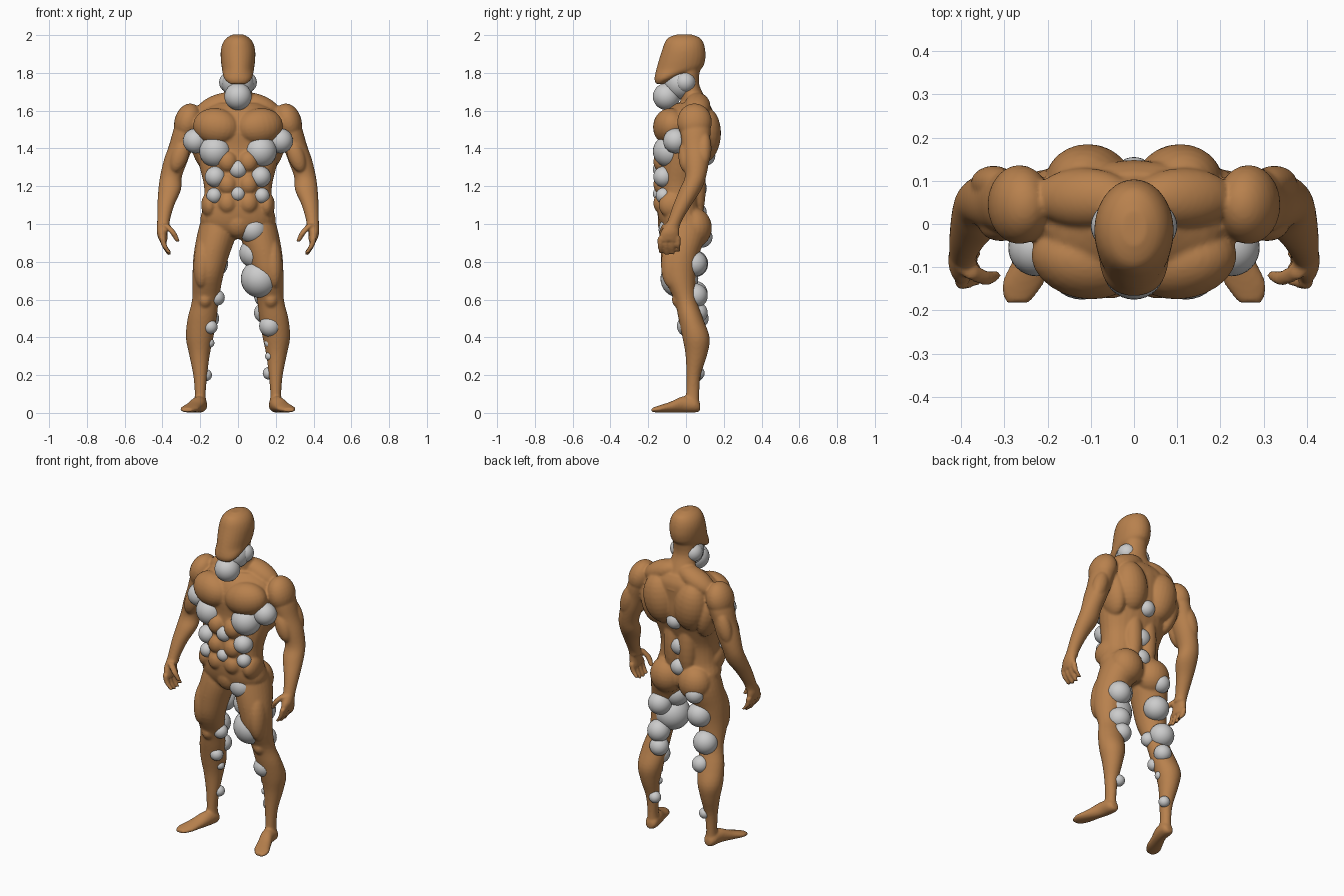
import bpy, bmesh, math
from mathutils import Matrix, Vector, Euler

bm = bmesh.new()
SIDES = (1, -1)


def spline(rows, steps=4):
    """Catmull-Rom interpolation of section rows."""
    rows = [Vector(r) for r in rows]
    out = []
    for i in range(len(rows) - 1):
        a, b = rows[max(i - 1, 0)], rows[i]
        c, d = rows[i + 1], rows[min(i + 2, len(rows) - 1)]
        for k in range(steps):
            t = k / steps
            out.append(0.5 * (2 * b + (c - a) * t + (2 * a - 5 * b + 4 * c - d) * t * t
                              + (3 * b - a - 3 * c + d) * t ** 3))
    return out + [rows[-1]]


def tube(rows, side=1, upright=True, power=1.0, n=28):
    """Closed loft of ellipses; each row is x, y, z, half width, half depth."""
    rings = []
    for x, y, z, ra, rb in spline(rows):
        ring = []
        for k in range(n):
            a = 2 * math.pi * k / n
            c, s = math.cos(a), math.sin(a)
            u = ra * math.copysign(abs(c) ** power, c)
            v = rb * math.copysign(abs(s) ** power, s)
            p = (x + u, y + v, z) if upright else (x + u, y, z + v)
            ring.append(bm.verts.new((p[0] * side, p[1], p[2])))
        rings.append(ring)
    for r, q in zip(rings, rings[1:]):
        for k in range(n):
            bm.faces.new((r[k], r[(k + 1) % n], q[(k + 1) % n], q[k]))
    bm.faces.new(rings[0])
    bm.faces.new(rings[-1])


def muscle(loc, size, rot=(0, 0, 0), sides=SIDES):
    """Ellipsoid, mirrored over x."""
    for s in sides:
        e = Euler([math.radians(v) for v in (rot[0], rot[1] * s, rot[2] * s)])
        m = (Matrix.Translation((loc[0] * s, loc[1], loc[2])) @ e.to_matrix().to_4x4()
             @ Matrix.Diagonal((*size, 1)))
        bmesh.ops.create_uvsphere(bm, u_segments=24, v_segments=14, radius=1, matrix=m)


def front_back(rows):
    """Rows of z, front y, back y, half width to tube rows."""
    return [(0, (f + b) / 2, z, w, (b - f) / 2) for z, f, b, w in rows]


# head and neck
tube(front_back([(1.742, -.160, -.115, .045), (1.765, -.167, -.06, .07), (1.79, -.164, 0, .08),
                 (1.82, -.157, .08, .085), (1.87, -.143, .102, .091), (1.92, -.127, .102, .091),
                 (1.96, -.113, .092, .08), (1.987, -.092, .072, .058), (2.003, -.05, .03, .028)]))
tube([(0, .06, 1.56, .11, .09), (0, .035, 1.67, .08, .065), (0, .012, 1.75, .068, .056),
      (0, .01, 1.84, .07, .07)])
# torso
tube(front_back([(1.64, -.05, .12, .12), (1.59, -.11, .145, .2), (1.5, -.14, .145, .235),
                 (1.4, -.135, .14, .225), (1.3, -.145, .105, .203), (1.2, -.15, .075, .18),
                 (1.1, -.155, .075, .182), (1.02, -.145, .09, .2), (.96, -.12, .09, .17),
                 (.92, -.08, .06, .08)]), power=.88)
# chest, shoulders, back, abdomen and seat muscles
muscle((.115, -.085, 1.515), (.125, .088, .098), (0, -8, 12))
muscle((.265, .045, 1.54), (.072, .092, .1), (0, -15, 0))
muscle((.115, .06, 1.62), (.125, .07, .062), (0, 24, 0))
muscle((.105, .095, 1.47), (.1, .09, .15), (-4, 8, 0))
muscle((.19, .04, 1.42), (.06, .09, .14), (0, 12, 0))
muscle((.05, .05, 1.2), (.055, .055, .2))
for z in (1.33, 1.21, 1.11):
    muscle((.055, -.125, z), (.052, .048, .058))
muscle((.15, -.07, 1.1), (.045, .075, .07))
muscle((0, -.085, 1.01), (.075, .065, .085), sides=(1,))
muscle((.095, .045, .98), (.1, .092, .105))

for s in SIDES:
    # leg
    tube([(.105, -.01, 1.04, .085, .1), (.112, -.01, .95, .103, .118), (.142, -.033, .83, .094, .1),
          (.16, -.035, .72, .081, .085), (.172, -.003, .6, .071, .06), (.19, .025, .5, .077, .065),
          (.203, .053, .4, .073, .072), (.204, .055, .31, .055, .058), (.2, .04, .2, .037, .038),
          (.2, .035, .1, .029, .035), (.2, .032, .04, .035, .04)], s)
    # foot
    tube([(.2, .075, .03, .02, .02), (.2, .05, .04, .038, .038), (.21, -.015, .045, .04, .043),
          (.235, -.08, .031, .044, .029), (.258, -.14, .021, .048, .019),
          (.27, -.182, .015, .028, .011)], s, upright=False)
    # arm
    tube([(.245, .05, 1.6, .05, .06), (.272, .05, 1.51, .066, .08), (.3, .052, 1.42, .064, .073),
          (.328, .055, 1.34, .064, .068), (.355, .05, 1.25, .058, .056),
          (.362, .022, 1.18, .06, .058), (.382, -.02, 1.1, .045, .048),
          (.394, -.058, 1.02, .034, .038), (.396, -.075, .98, .033, .04)], s)
    # hand: palm, fingers, thumb
    tube([(.397, -.072, 1.0, .03, .036), (.402, -.085, .955, .028, .05),
          (.395, -.09, .91, .022, .054)], s)
    for i in range(4):
        y, drop = -.136 + .031 * i, (.01, 0, .004, .018)[i]
        tube([(.4, y, .93, .016, .016), (.39, y, .885, .015, .015),
              (.362, y + .004, .835 + drop, .011, .011)], s, n=12)
    tube([(.385, -.105, 1.0, .02, .02), (.345, -.125, .955, .018, .018),
          (.318, -.118, .905, .012, .012)], s, n=12)
# limb muscles
muscle((.308, .0, 1.36), (.045, .04, .09), (0, -20, 0))
muscle((.325, .095, 1.4), (.045, .04, .1), (0, -18, 0))
muscle((.185, -.07, .8), (.05, .062, .14), (-4, -4, 0))
muscle((.175, -.025, .6), (.042, .05, .05))

bmesh.ops.recalc_face_normals(bm, faces=bm.faces)
mesh = bpy.data.meshes.new("body")
bm.to_mesh(mesh)
bm.free()
body = bpy.data.objects.new("body", mesh)
bpy.context.collection.objects.link(body)
skin = bpy.data.materials.new("brown_skin")
skin.diffuse_color = (.48, .22, .075, 1)
mesh.materials.append(skin)
remesh = body.modifiers.new("fuse", 'REMESH')
remesh.mode = 'VOXEL'
remesh.voxel_size = .007
remesh.use_smooth_shade = True
soften = body.modifiers.new("soften", 'SMOOTH')
soften.factor = .5
soften.iterations = 5

# grey inner balls showing through the skin: x, y, z, radius
pairs = [(.045, -.005, 1.75, .055), (.225, -.055, 1.44, .066), (.12, -.09, 1.385, .085),
         (.12, -.118, 1.25, .055), (.125, -.118, 1.15, .042)]
centre = [(0, -.103, 1.675, .072), (0, -.03, 1.745, .085), (0, -.125, 1.29, .05),
          (0, -.135, 1.16, .04), (0, .05, 1.19, .06), (0, .055, 1.06, .055), (0, .105, 1.36, .05)]
plus_leg = [(.08, -.07, .97, .075), (.085, -.03, .845, .078), (.115, -.035, .71, .1),
            (.145, .045, .79, .068), (.15, .05, .62, .065), (.14, .06, .53, .055),
            (.17, .01, .46, .058), (.165, .03, .37, .025), (.165, .03, .3, .022),
            (.165, .065, .21, .034)]
minus_leg = [(-.12, .085, .93, .055), (-.125, .045, .79, .072), (-.165, .045, .63, .07),
             (-.112, -.01, .61, .042), (-.145, .0, .455, .037), (-.15, .07, .5, .05),
             (-.15, .04, .37, .025), (-.17, .06, .2, .032)]
balls = centre + plus_leg + minus_leg + [(s * x, y, z, r) for x, y, z, r in pairs for s in SIDES]
bm = bmesh.new()
for x, y, z, r in balls:
    bmesh.ops.create_uvsphere(bm, u_segments=32, v_segments=16, radius=r,
                              matrix=Matrix.Translation((x, y, z)))
for f in bm.faces:
    f.smooth = True
mesh = bpy.data.meshes.new("inner_balls")
bm.to_mesh(mesh)
bm.free()
bpy.context.collection.objects.link(bpy.data.objects.new("inner_balls", mesh))
